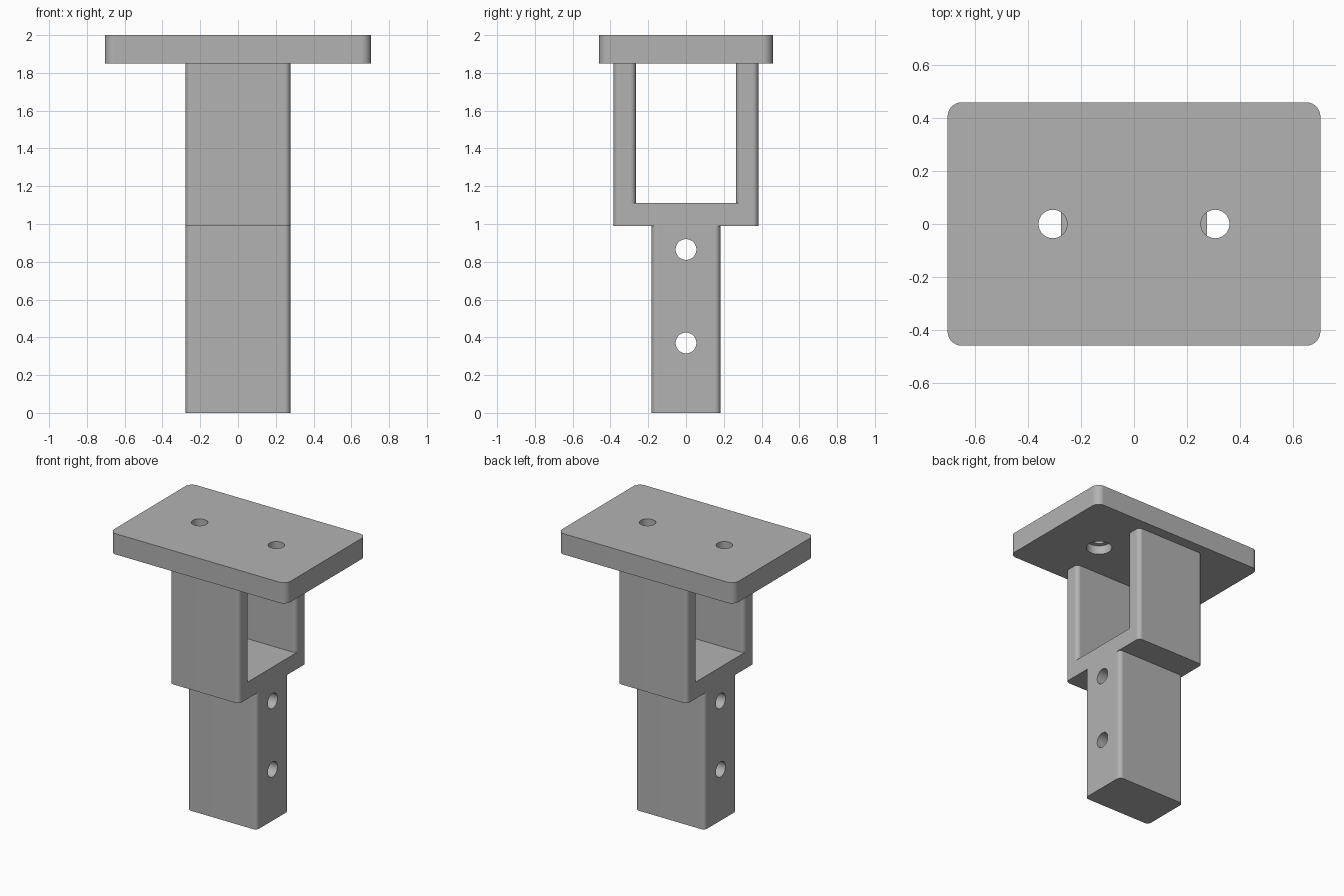
import bpy, bmesh
from math import cos, sin, pi, radians

old = bpy.data.objects.get("Cube")
if old:
    bpy.data.objects.remove(old, do_unlink=True)

# Single grey finish
grey = bpy.data.materials.new("plain grey")
grey.use_nodes = True
COLOUR = (0.45, 0.45, 0.45, 1)
grey.diffuse_color = COLOUR
grey.node_tree.nodes["Principled BSDF"].inputs["Base Color"].default_value = COLOUR

HALF_WIDTH = 0.277
FILLET = 0.03
SEGMENTS = 8


def arc(cx, cy, r, start, end, steps=SEGMENTS):
    """Points along an arc, angles in degrees."""
    angles = [radians(start + (end - start) * i / steps) for i in range(steps + 1)]
    return [(cx + r * cos(a), cy + r * sin(a)) for a in angles]


def prism(name, outline, z0, z1):
    """Extrude a closed xy outline from z0 to z1."""
    bm = bmesh.new()
    face = bm.faces.new([bm.verts.new((x, y, z0)) for x, y in outline])
    top = bmesh.ops.extrude_face_region(bm, geom=[face])["geom"]
    bmesh.ops.translate(bm, vec=(0, 0, z1 - z0),
                        verts=[v for v in top if isinstance(v, bmesh.types.BMVert)])
    bmesh.ops.recalc_face_normals(bm, faces=bm.faces)
    mesh = bpy.data.meshes.new(name)
    bm.to_mesh(mesh)
    bm.free()
    mesh.materials.append(grey)
    obj = bpy.data.objects.new(name, mesh)
    bpy.context.collection.objects.link(obj)
    return obj


def rounded_rect(hx, hy, r):
    corners = [(1, 1, 0), (-1, 1, 90), (-1, -1, 180), (1, -1, 270)]
    return [p for sx, sy, a in corners
            for p in arc(sx * (hx - r), sy * (hy - r), r, a, a + 90)]


def cylinder(name, r, z0, z1):
    return prism(name, arc(0, 0, r, 0, 360, 48)[:-1], z0, z1)


def cut(obj, cutter):
    """Subtract the cutter and remove it."""
    mod = obj.modifiers.new("cut", "BOOLEAN")
    mod.operation = "DIFFERENCE"
    mod.solver = "EXACT"
    mod.object = cutter
    cutter.hide_render = True
    bpy.context.view_layer.objects.active = obj
    bpy.ops.object.modifier_apply(modifier=mod.name)
    bpy.data.objects.remove(cutter, do_unlink=True)


def finish(obj):
    """Smooth the fillets while keeping flat faces and hard edges crisp."""
    bpy.ops.object.select_all(action="DESELECT")
    obj.select_set(True)
    bpy.context.view_layer.objects.active = obj
    bpy.ops.object.shade_smooth_by_angle(angle=radians(30))
    obj.modifiers.new("flat faces", "WEIGHTED_NORMAL").keep_sharp = True


# Mounting plate with two counterbored holes
plate = prism("mounting_plate", rounded_rect(0.705, 0.46, 0.053), 1.85, 2.0)
for side in (-1, 1):
    for radius, height in ((0.054, 2.1), (0.086, 1.915)):
        hole = cylinder("plate_hole_cutter", radius, 1.75, height)
        hole.location.x = side * 0.307
        cut(plate, hole)

# Yoke: rounded block with an open slot whose mouth edges are filleted
yoke = prism("yoke", rounded_rect(HALF_WIDTH, 0.383, FILLET), 0.99, 1.85)
SLOT = 0.265
mouth = arc(HALF_WIDTH - FILLET, SLOT + FILLET, FILLET, 270, 360)
quarter = mouth + [(0.4, SLOT + FILLET)]
half = quarter[::-1] + [(-x, y) for x, y in quarter]
slot_outline = half + [(x, -y) for x, y in half[::-1]]
cut(yoke, prism("slot_cutter", slot_outline, 1.11, 1.95))

# Post with two cross holes
post = prism("post", rounded_rect(HALF_WIDTH, 0.182, FILLET), 0, 0.99)
for height in (0.37, 0.865):
    hole = cylinder("post_hole_cutter", 0.055, -0.5, 0.5)
    hole.rotation_euler.y = pi / 2
    hole.location.z = height
    cut(post, hole)

for part in (plate, yoke, post):
    finish(part)
